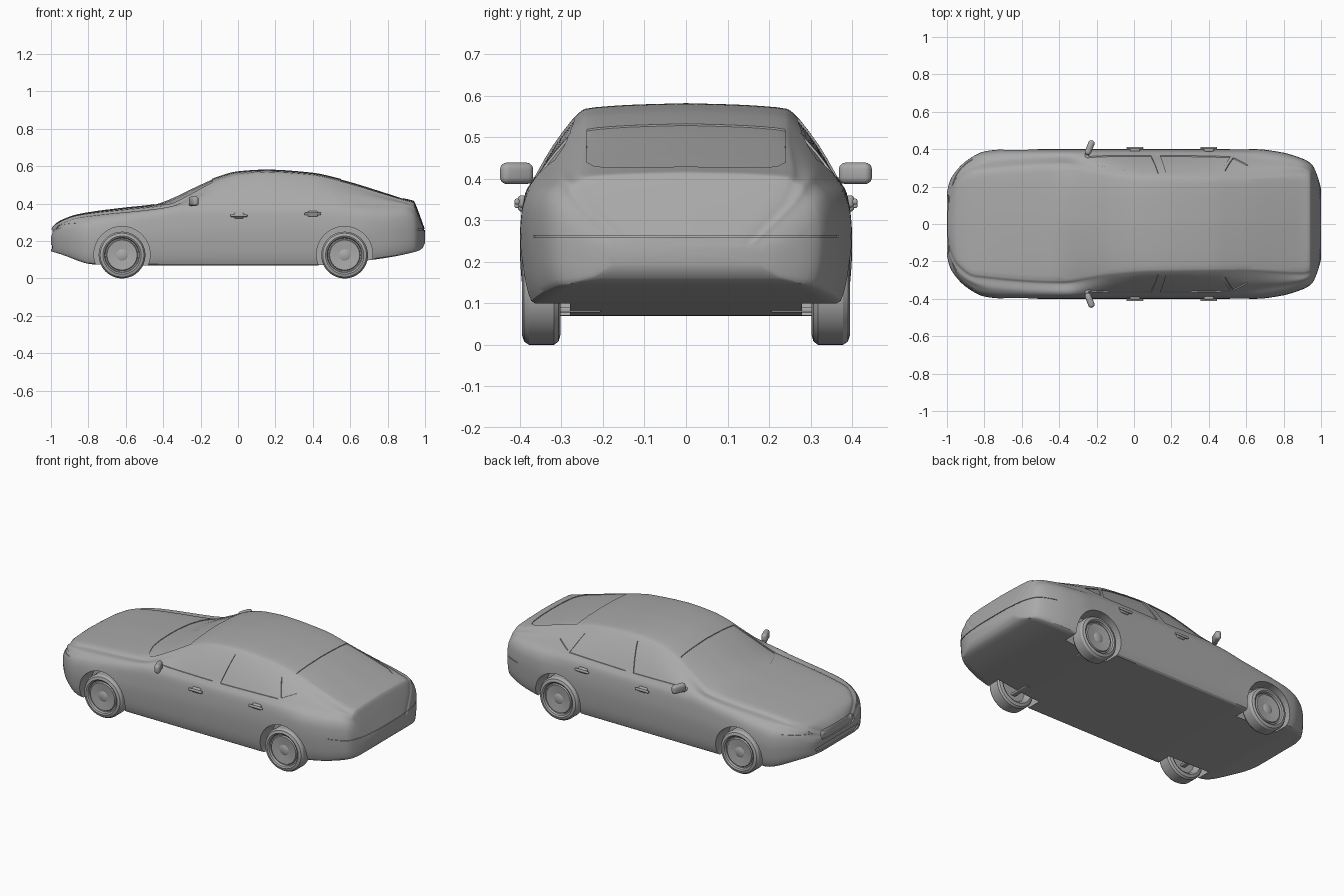
import bpy, bmesh, math
from mathutils import Matrix, Vector

if "Cube" in bpy.data.objects:
    bpy.data.objects.remove(bpy.data.objects["Cube"], do_unlink=True)

paint = bpy.data.materials.new("plain grey")
paint.use_nodes = True
GREY = (0.4, 0.4, 0.4, 1)
paint.diffuse_color = GREY
paint.node_tree.nodes["Principled BSDF"].inputs["Base Color"].default_value = GREY


def make_object(name, bm):
    bmesh.ops.recalc_face_normals(bm, faces=bm.faces[:])
    mesh = bpy.data.meshes.new(name)
    bm.to_mesh(mesh)
    bm.free()
    mesh.materials.append(paint)
    obj = bpy.data.objects.new(name, mesh)
    bpy.context.collection.objects.link(obj)
    return obj


def activate(obj):
    bpy.ops.object.select_all(action='DESELECT')
    obj.select_set(True)
    bpy.context.view_layer.objects.active = obj


def smooth(obj, degrees=32):
    activate(obj)
    bpy.ops.object.shade_smooth_by_angle(angle=math.radians(degrees))


def boolean(obj, cutter, operation):
    mod = obj.modifiers.new("cut", 'BOOLEAN')
    mod.operation, mod.object, mod.solver = operation, cutter, 'EXACT'
    activate(obj)
    bpy.ops.object.modifier_apply(modifier=mod.name)


def curve(*points):
    """Smooth curve through points that never overshoots them."""
    xs, vs = zip(*points)
    slopes = [(vs[i + 1] - vs[i]) / (xs[i + 1] - xs[i]) for i in range(len(xs) - 1)]
    inner = [2 * a * b / (a + b) if a * b > 0 else 0 for a, b in zip(slopes, slopes[1:])]
    tangents = [slopes[0]] + inner + [slopes[-1]]

    def value(x):
        i = 0
        while i < len(slopes) - 1 and x > xs[i + 1]:
            i += 1
        h = xs[i + 1] - xs[i]
        t = (x - xs[i]) / h
        s = 1 - t
        return (vs[i] * (1 + 2 * t) * s * s + vs[i + 1] * t * t * (3 - 2 * t)
                + h * t * s * (tangents[i] * s - tangents[i + 1] * t))
    return value


# Body guide lines along the length
half_width = curve((-1, .17), (-.985, .23), (-.95, .285), (-.9, .335), (-.8, .388), (-.68, .4),
                   (.65, .4), (.78, .385), (.9, .35), (.95, .32), (.98, .26), (1, .19))
underside = curve((-1, .145), (-.95, .13), (-.77, .075), (-.4, .07), (.4, .07),
                  (.72, .1), (.95, .143), (.985, .16), (1, .19))
centre_top = curve((-1, .26), (-.985, .285), (-.95, .31), (-.85, .345), (-.6, .38), (-.46, .395),
                   (-.4, .413), (-.2, .505), (-.12, .54), (0, .573), (.15, .582), (.385, .567),
                   (.56, .53), (.785, .462), (.9, .425), (.94, .415), (.95, .395), (1, .26))
shoulder_z = curve((-1, .23), (-.95, .275), (-.85, .31), (-.45, .36), (-.3, .385), (0, .395),
                   (.5, .4), (.7, .395), (.9, .385), (.945, .36), (1, .24))
shoulder_y = curve((-1, .14), (-.95, .26), (-.9, .305), (-.75, .36), (-.45, .375), (0, .37),
                   (.5, .365), (.7, .345), (.9, .31), (.95, .285), (1, .17))
edge_z = curve((-1, .25), (-.95, .302), (-.85, .337), (-.45, .38), (-.37, .39), (-.25, .447),
               (-.1, .525), (.02, .557), (.15, .567), (.385, .553), (.56, .515), (.785, .448),
               (.9, .413), (.94, .402), (.95, .38), (1, .25))
edge_y = curve((-1, .1), (-.95, .21), (-.85, .28), (-.37, .315), (-.25, .295), (-.12, .272),
               (.1, .255), (.56, .25), (.9, .265), (.95, .25), (1, .14))


def section(x, steps=3):
    """Half outline from the floor centre, round the side, to the roof centre."""
    w, floor, top = half_width(x), underside(x), centre_top(x)
    sy, sz, ey, ez = shoulder_y(x), shoulder_z(x), edge_y(x), edge_z(x)
    h = sz - floor
    knots = [(0, floor), (.5 * w, floor), (.92 * w, floor), (.97 * w, floor + .12 * h),
             (.99 * w, floor + .3 * h), (w, floor + .55 * h), (.99 * w, floor + .75 * h),
             (sy + .6 * (w - sy), floor + .9 * h), (sy, sz),
             (.5 * (sy + ey) + .008, .5 * (sz + ez)), (ey + .006, ez - .01),
             (ey - .012, ez + .1 * (top - ez)), (.55 * ey, ez + .72 * (top - ez)), (0, top)]
    fy = curve(*[(i, k[0]) for i, k in enumerate(knots)])
    fz = curve(*[(i, k[1]) for i, k in enumerate(knots)])
    count = (len(knots) - 1) * steps
    return [Vector((x, fy(i / steps), fz(i / steps))) for i in range(count + 1)]


def body_shell(name, inset=0):
    bm = bmesh.new()
    stations = [-1 + i / 40 for i in range(81)]
    stations += [s * v for s in (-1, 1) for v in (.9875, .9625, .9425, .9375)]
    rings = []
    for x in sorted(stations):
        half = section(x)
        other = [Vector((p.x, -p.y, p.z)) for p in half[-2:0:-1]]
        rings.append([bm.verts.new(p) for p in half + other])
    for a, b in zip(rings, rings[1:]):
        for i in range(len(a)):
            j = (i + 1) % len(a)
            bm.faces.new((a[i], a[j], b[j], b[i]))
    bm.faces.new(rings[0])
    bm.faces.new(rings[-1])
    bmesh.ops.recalc_face_normals(bm, faces=bm.faces[:])
    bm.normal_update()
    moves = [(v, v.normal * inset) for v in bm.verts]
    for v, offset in moves:
        v.co -= offset
    return make_object(name, bm)


def prism(name, outline, axis, low, high):
    place = {'x': lambda a, b, t: (t, a, b), 'y': lambda a, b, t: (a, t, b),
             'z': lambda a, b, t: (a, b, t)}[axis]
    bm = bmesh.new()
    ends = [[bm.verts.new(place(a, b, t)) for a, b in outline] for t in (low, high)]
    for end in ends:
        bm.faces.new(end)
    for i in range(len(outline)):
        j = (i + 1) % len(outline)
        bm.faces.new((ends[0][i], ends[0][j], ends[1][j], ends[1][i]))
    return make_object(name, bm)


body = body_shell("body")


def panel(name, outline, axis, low, high, depth=.005):
    """Sink a panel slightly into the body inside an outline."""
    cutter = prism("cutter", outline, axis, low, high)
    insert = body_shell(name, depth)
    boolean(insert, cutter, 'INTERSECT')
    boolean(body, cutter, 'DIFFERENCE')
    bpy.data.objects.remove(cutter, do_unlink=True)
    smooth(insert)


def both(points):
    """Complete a half outline given as (along, side) on the other side."""
    return points + [(a, -b) for a, b in reversed(points)]


def rounded(cx, cz, rx, rz, power=.5, count=28):
    out = []
    for i in range(count):
        c, s = math.cos(math.tau * i / count), math.sin(math.tau * i / count)
        out.append((cx + rx * math.copysign(abs(c) ** power, c),
                    cz + rz * math.copysign(abs(s) ** power, s)))
    return out


# Side windows
panel("front_door_glass", [(-.26, .403), (-.2, .447), (-.12, .491), (-.03, .525), (.05, .54),
                           (.13, .546), (.09, .4)], 'y', -.6, .6)
panel("rear_door_glass", [(.14, .4), (.172, .546), (.27, .542), (.37, .529), (.465, .508),
                          (.515, .406)], 'y', -.6, .6)
panel("quarter_glass", [(.485, .5), (.55, .476), (.61, .447), (.53, .412)], 'y', -.6, .6)

# Windscreen and rear window
panel("windscreen", both([(-.45, .08), (-.437, .17), (-.41, .24), (-.375, .29), (-.35, .292),
                          (-.25, .275), (-.14, .25)]), 'z', .34, .7, .004)
panel("rear_window", both([(.55, .238), (.82, .24), (.86, .22), (.877, .18), (.885, .08)]),
      'z', .36, .7, .004)

# Nose and tail details
panel("grille", rounded(0, .235, .155, .028), 'x', -1.1, -.9, .008)
panel("lower_intake", rounded(0, .168, .2, .014), 'x', -1.1, -.9, .008)
for side, label in ((1, "left"), (-1, "right")):
    lamp = [(side * y, z) for y, z in ((.2, .262), (.345, .282), (.345, .297), (.23, .284))]
    panel(label + "_headlamp", lamp, 'x', -1.1, -.8, .003)
panel("bumper_seam", [(-.37, .258), (.37, .258), (.37, .263), (-.37, .263)], 'x', .85, 1.1, .004)

# Wheel arches
AXLES = {"front": -.62, "rear": .57}
for axle_x in AXLES.values():
    for side in (1, -1):
        arch = prism("cutter", rounded(axle_x, .128, .15, .15, 1, 48), 'y', side * .28, side * .6)
        boolean(body, arch, 'DIFFERENCE')
        bpy.data.objects.remove(arch, do_unlink=True)
smooth(body)


def wheel(name, x, side):
    profile = [(-.015, 0), (-.015, .078), (-.038, .088), (-.046, .1), (-.041, .117),
               (-.03, .125), (.03, .125), (.042, .117), (.047, .102), (.042, .094),
               (.03, .09), (.03, .084), (.038, .08), (.033, .03), (.038, .02), (.038, 0)]
    bm = bmesh.new()
    verts = [bm.verts.new((0, y, r)) for y, r in profile]
    edges = [bm.edges.new(pair) for pair in zip(verts, verts[1:])]
    bmesh.ops.spin(bm, geom=verts + edges, axis=(0, 1, 0), cent=(0, 0, 0),
                   angle=math.tau, steps=48)
    bmesh.ops.remove_doubles(bm, verts=bm.verts[:], dist=.0001)
    bmesh.ops.transform(bm, verts=bm.verts[:],
                        matrix=Matrix.Translation((x, side * .348, .125))
                        @ Matrix.Diagonal((1, side, 1, 1)))
    smooth(make_object(name, bm))


def block(name, centre, size, bevel, turn=0):
    bm = bmesh.new()
    bmesh.ops.create_cube(bm, size=1)
    bmesh.ops.scale(bm, vec=size, verts=bm.verts[:])
    bmesh.ops.bevel(bm, geom=bm.edges[:], offset=bevel, segments=4, profile=.5, affect='EDGES')
    bmesh.ops.transform(bm, verts=bm.verts[:],
                        matrix=Matrix.Translation(centre) @ Matrix.Rotation(turn, 4, 'Z'))
    smooth(make_object(name, bm), 40)


# Wheels, suspension arms, door handles and mirrors
for side, label in ((1, "left"), (-1, "right")):
    for end, x in AXLES.items():
        wheel(f"{end}_{label}_wheel", x, side)
        block(f"{end}_{label}_arm", (x, side * .27, .084), (.03, .13, .012), .004)
    for door, x, z in (("front", .005, .336), ("rear", .4, .345)):
        block(f"{door}_{label}_handle", (x, side * .407, z), (.09, .012, .014), .005)
        block(f"{door}_{label}_handle_base", (x, side * .395, z), (.055, .02, .03), .009)
    block(label + "_mirror", (-.237, side * .408, .413), (.034, .083, .052), .0165, side * -.38)
    block(label + "_mirror_stalk", (-.252, side * .365, .396), (.022, .05, .014), .005)
